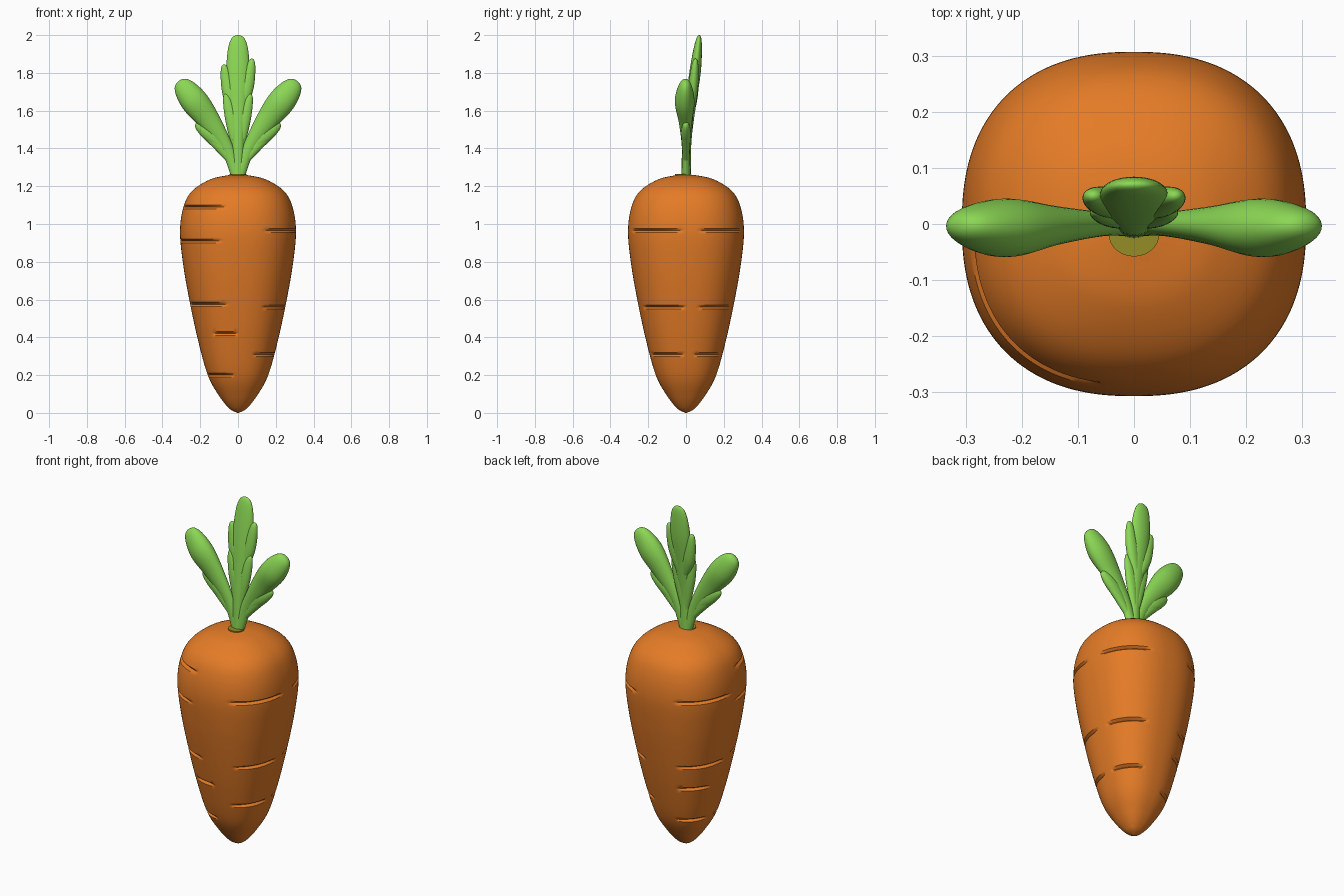
import bpy, bmesh
from math import sin, cos, pi, radians, sqrt
from mathutils import Vector

cube = bpy.data.objects.get("Cube")
if cube:
    bpy.data.objects.remove(cube)


def material(name, rgb):
    mat = bpy.data.materials.new(name)
    mat.use_nodes = True
    mat.diffuse_color = (*rgb, 1)
    mat.node_tree.nodes["Principled BSDF"].inputs["Base Color"].default_value = (*rgb, 1)
    return mat


orange = material("root orange", (0.78, 0.2, 0.02))
green = material("leaf green", (0.26, 0.68, 0.09))
olive = material("crown olive", (0.3, 0.27, 0.02))


def spline(knots, u):
    """Catmull-Rom through tuples of any length, u from 0 to 1."""
    f = u * (len(knots) - 1)
    i = min(int(f), len(knots) - 2)
    t = f - i
    a, b, c, d = (Vector(knots[max(0, min(len(knots) - 1, i + k))]) for k in (-1, 0, 1, 2))
    return 0.5 * (2 * b + (c - a) * t + (2 * a - 5 * b + 4 * c - d) * t ** 2
                  + (3 * b - a - 3 * c + d) * t ** 3)


def skin(name, rings, mat):
    """Bridge equal-sized rings of points into a closed smooth surface."""
    bm = bmesh.new()
    loops = [[bm.verts.new(p) for p in ring] for ring in rings]
    n = len(loops[0])
    for lo, hi in zip(loops, loops[1:]):
        for k in range(n):
            bm.faces.new((lo[k], lo[(k + 1) % n], hi[(k + 1) % n], hi[k]))
    bm.faces.new(loops[0])
    bm.faces.new(loops[-1])
    bmesh.ops.recalc_face_normals(bm, faces=bm.faces)
    mesh = bpy.data.meshes.new(name)
    bm.to_mesh(mesh)
    bm.free()
    mesh.materials.append(mat)
    mesh.shade_smooth()
    mesh.set_sharp_from_angle(angle=radians(35))
    obj = bpy.data.objects.new(name, mesh)
    bpy.context.collection.objects.link(obj)
    return obj


# Root: squarish lathe profile (radius, height)
profile = [(0.003, 0), (0.045, 0.022), (0.1, 0.09), (0.16, 0.2), (0.213, 0.39), (0.258, 0.6),
           (0.291, 0.79), (0.307, 0.96), (0.289, 1.09), (0.243, 1.175), (0.15, 1.235),
           (0.06, 1.257), (0.003, 1.262)]
samples = [spline(profile, i / 120) for i in range(121)]

# Grooves: height, start angle, end angle
grooves = [
    (0.965, -64, -3), (0.56, -60, 0), (0.31, -66, -3),
    (0.965, 13, 68), (0.56, 15, 67), (0.31, 12, 66),
    (1.09, -172, -102), (0.91, -178, -106), (0.575, -168, -103),
    (0.42, -125, -90), (0.2, -170, -97),
    (0.965, 114, 176), (0.56, 114, 180), (0.42, 113, 160), (0.21, 107, 167),
]
HALF, DEPTH = 0.011, 0.016


def radius_at(z):
    for p, q in zip(samples, samples[1:]):
        if z <= q.y:
            return p.x + (q.x - p.x) * (z - p.y) / max(q.y - p.y, 1e-6)
    return samples[-1].x


def cut(angle, z):
    deepest = 0
    for gz, start, end in grooves:
        s = (angle - start) / (end - start)
        if 0 < s < 1 and abs(z - gz) < HALF:
            deepest = max(deepest, DEPTH * sqrt(sin(pi * s)) * (1 - abs(z - gz) / HALF))
    return deepest


fixed = {round(gz + k * HALF / 2, 4) for gz, _, _ in grooves for k in range(-2, 3)}
heights = sorted(fixed | {p.y for p in samples if all(abs(p.y - z) > 0.003 for z in fixed)})
rings = []
for z in heights:
    ring = []
    for k in range(160):
        deg = -180 + k * 360 / 160
        c, s = cos(radians(deg)), sin(radians(deg))
        square = (abs(c) ** 2.35 + abs(s) ** 2.35) ** (-1 / 2.35)
        r = radius_at(z) * square - cut(deg, z)
        ring.append((r * c, r * s, z))
    rings.append(ring)
skin("root", rings, orange)


# Leaves: tapering puffy lobes swept along a path
def lobe(name, knots, side=1):
    """Knots hold x, y, z, half width, half thickness."""
    rings = []
    steps = 36
    for i in range(steps + 1):
        u = sin(pi / 2 * i / steps)
        x, y, z, w, t = spline(knots, u)
        ahead, behind = spline(knots, min(1, u + 0.01)), spline(knots, max(0, u - 0.01))
        tangent = Vector((ahead[0] - behind[0], 0, ahead[2] - behind[2])).normalized()
        cap = max(0.01, sqrt(max(0, 1 - u ** 7)))
        rings.append([(side * (x + tangent.z * w * cap * cos(a)), y + t * cap * sin(a),
                       z - tangent.x * w * cap * cos(a))
                      for a in (2 * pi * k / 28 for k in range(28))])
    skin(name, rings, green)


lobe("middle_leaf", [(0, 0, 1.25, 0.035, 0.025), (0, 0.005, 1.44, 0.032, 0.024),
                     (0, 0.025, 1.63, 0.05, 0.028), (0, 0.05, 1.82, 0.066, 0.032),
                     (0, 0.07, 2.0, 0.07, 0.026)])
for label, side, lift in (("left", 1, 0), ("right", -1, -0.03)):
    lobe("middle_leaf_upper_lobe_" + label,
         [(0.01, 0.025, 1.58, 0.02, 0.018), (0.045, 0.038, 1.72 + lift, 0.037, 0.026),
          (0.075, 0.05, 1.875 + lift, 0.025, 0.02)], side)
    lobe("middle_leaf_lower_lobe_" + label,
         [(0.008, 0.008, 1.38, 0.018, 0.016), (0.033, 0.015, 1.55, 0.034, 0.022),
          (0.066, 0.022, 1.69, 0.022, 0.016)], side)
    lobe("side_leaf_" + label,
         [(0.005, 0, 1.25, 0.03, 0.022), (0.06, 0, 1.405, 0.034, 0.022),
          (0.15, -0.003, 1.545, 0.058, 0.036), (0.235, -0.007, 1.655, 0.077, 0.056),
          (0.314, -0.003, 1.757, 0.072, 0.045)], side)
    lobe("side_leaf_upper_lobe_" + label,
         [(0.07, 0, 1.39, 0.02, 0.018), (0.15, 0, 1.475, 0.038, 0.026),
          (0.222, 0, 1.535, 0.028, 0.02)], side)
    lobe("side_leaf_lower_lobe_" + label,
         [(0.045, 0, 1.34, 0.018, 0.016), (0.12, 0, 1.435, 0.03, 0.022),
          (0.195, 0, 1.488, 0.02, 0.016)], side)

# Crown: thin patch where the leaves meet the root
skin("crown_patch", [[(0.045 * cos(a), -0.018 + 0.04 * sin(a), z)
                      for a in (2 * pi * k / 32 for k in range(32))]
                     for z in (1.256, 1.264)], olive)
